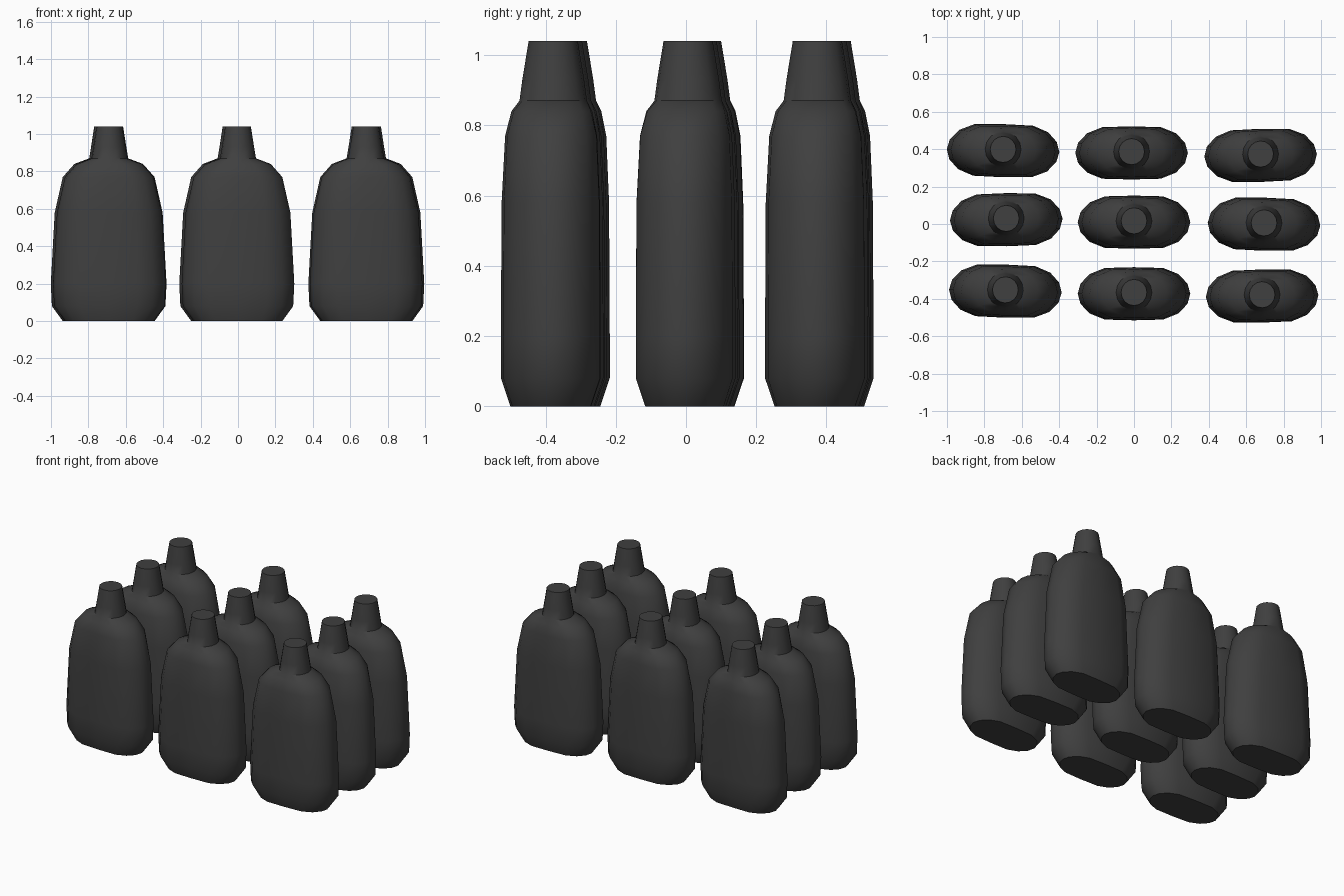
import bpy, bmesh, math

if "Cube" in bpy.data.objects:
    bpy.data.objects.remove(bpy.data.objects["Cube"])

# z, half width, half depth, roundness (0 = squarish body section, 1 = circle), y shift
RINGS = [
    (0.00, 0.237, 0.115, 0, 0.0),
    (0.08, 0.295, 0.142, 0, 0.0),
    (0.20, 0.301, 0.142, 0, 0.0),
    (0.58, 0.280, 0.140, 0, 0.0),
    (0.77, 0.237, 0.131, 0, 0.001),
    (0.84, 0.175, 0.115, 0.3, 0.003),
    (0.87, 0.096, 0.096, 1, 0.007),
    (0.93, 0.086, 0.088, 1, 0.007),
    (1.04, 0.069, 0.070, 1, 0.007),
]
QUARTER = [(1, 0), (0.95, 0.38), (0.79, 0.74), (0.52, 0.97), (0, 1)]


def section(i):
    """Unit point i of 16 on the squarish body section."""
    k = i % 8
    x, y = QUARTER[k if k <= 4 else 8 - k]
    if k > 4:
        x = -x
    return (x, y) if i < 8 else (-x, -y)


def bottle_mesh():
    bm = bmesh.new()
    loops = []
    for z, w, d, t, shift in RINGS:
        loop = []
        for i in range(16):
            a = math.tau * i / 16
            sx, sy = section(i)
            x = sx * (1 - t) + math.cos(a) * t
            y = sy * (1 - t) + math.sin(a) * t
            loop.append(bm.verts.new((x * w, y * d + shift, z)))
        loops.append(loop)
    for lo, hi in zip(loops, loops[1:]):
        for i in range(16):
            j = (i + 1) % 16
            bm.faces.new((lo[i], lo[j], hi[j], hi[i]))
    bm.faces.new(loops[0][::-1])
    bm.faces.new(loops[-1])
    mesh = bpy.data.meshes.new("bottle")
    bm.to_mesh(mesh)
    bm.free()
    return mesh


dark = bpy.data.materials.new("dark_grey")
dark.diffuse_color = (0.05, 0.05, 0.05, 1)
dark.use_nodes = True
dark.node_tree.nodes["Principled BSDF"].inputs["Base Color"].default_value = dark.diffuse_color

# Slightly uneven three by three arrangement: x, y, turn in degrees
PLACES = [
    (-0.70, 0.392, -1.5), (-0.013, 0.380, 0), (0.677, 0.367, 1.5),
    (-0.683, 0.023, 1), (0.0, 0.010, 0), (0.695, -0.001, -1.5),
    (-0.688, -0.359, -1.5), (0.0, -0.373, 0), (0.685, -0.385, 1),
]
for n, (x, y, turn) in enumerate(PLACES):
    mesh = bottle_mesh()
    mesh.materials.append(dark)
    ob = bpy.data.objects.new(f"bottle_{n + 1}", mesh)
    ob.location = (x, y, 0)
    ob.rotation_euler.z = math.radians(turn)
    bpy.context.collection.objects.link(ob)
    ob.select_set(True)
    bpy.context.view_layer.objects.active = ob

# Smooth sides, crisp caps and neck base
bpy.ops.object.shade_smooth_by_angle(angle=math.radians(45))
